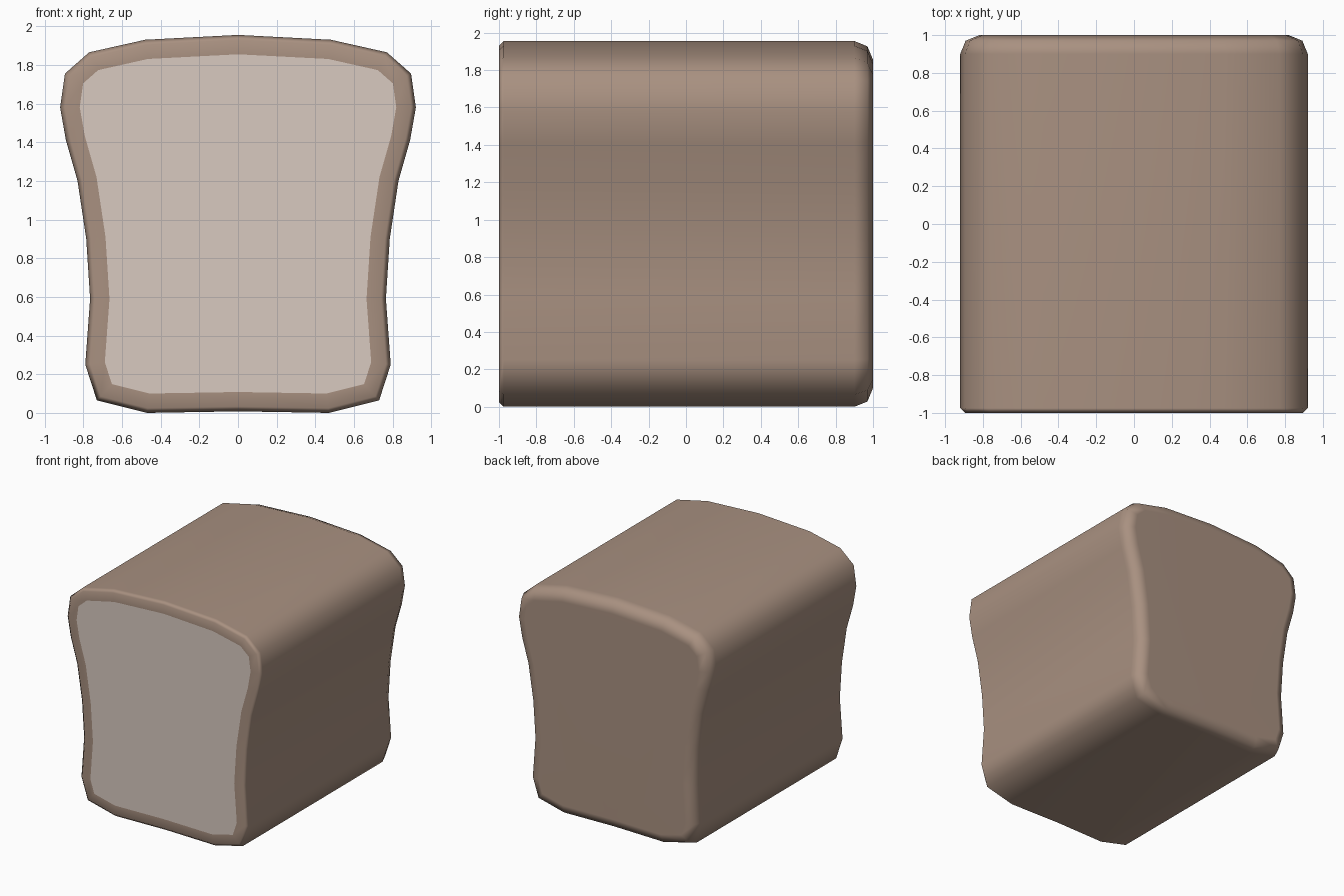
import bpy, bmesh
from mathutils import Vector

if "Cube" in bpy.data.objects:
    bpy.data.objects.remove(bpy.data.objects["Cube"])


def material(name, color):
    m = bpy.data.materials.new(name)
    m.diffuse_color = (*color, 1)
    m.use_nodes = True
    m.node_tree.nodes["Principled BSDF"].inputs["Base Color"].default_value = m.diffuse_color
    return m


# Half outline of the slice, bottom centre to top centre (x, z)
half = [(0, 0.008), (0.47, 0.0), (0.73, 0.065), (0.79, 0.25), (0.765, 0.59),
        (0.785, 0.90), (0.83, 1.20), (0.89, 1.41), (0.92, 1.58),
        (0.895, 1.755), (0.77, 1.865), (0.48, 1.93), (0, 1.955)]
outline = [Vector(p) for p in half]
outline += [Vector((-x, z)) for x, z in reversed(half[1:-1])]


def inset(points, d):
    """Move a counter-clockwise outline inward by d."""
    out = []
    for i, p in enumerate(points):
        a = (p - points[i - 1]).normalized()
        b = (points[(i + 1) % len(points)] - p).normalized()
        na, nb = Vector((-a.y, a.x)), Vector((-b.y, b.x))
        out.append(p + (na + nb) * d / (1 + na.dot(nb)))
    return out


# Loaf body: rings of (y, inset) from the cut face to the rounded back
bm = bmesh.new()
rings = []
for y, d in [(-1, 0.1), (-1, 0.025), (-0.975, 0), (0.9, 0), (0.97, 0.028), (1, 0.1)]:
    rings.append([bm.verts.new((p.x, y, p.y)) for p in inset(outline, d)])
n = len(outline)
for r, s in zip(rings, rings[1:]):
    for i in range(n):
        j = (i + 1) % n
        bm.faces.new((r[i], r[j], s[j], s[i]))
bm.faces.new(rings[-1])
crumb = bm.faces.new(rings[0])
crumb.material_index = 1
bmesh.ops.recalc_face_normals(bm, faces=bm.faces)
for f in bm.faces:
    f.smooth = True

mesh = bpy.data.meshes.new("bread_loaf")
bm.to_mesh(mesh)
bm.free()
mesh.materials.append(material("brown crust", (0.395, 0.282, 0.218)))
mesh.materials.append(material("pale crumb", (0.69, 0.59, 0.53)))
loaf = bpy.data.objects.new("bread_loaf", mesh)
bpy.context.collection.objects.link(loaf)

# Keep the large faces flat while the rounded edges stay smooth
mod = loaf.modifiers.new("weighted_normals", 'WEIGHTED_NORMAL')
mod.mode = 'FACE_AREA_WITH_ANGLE'
